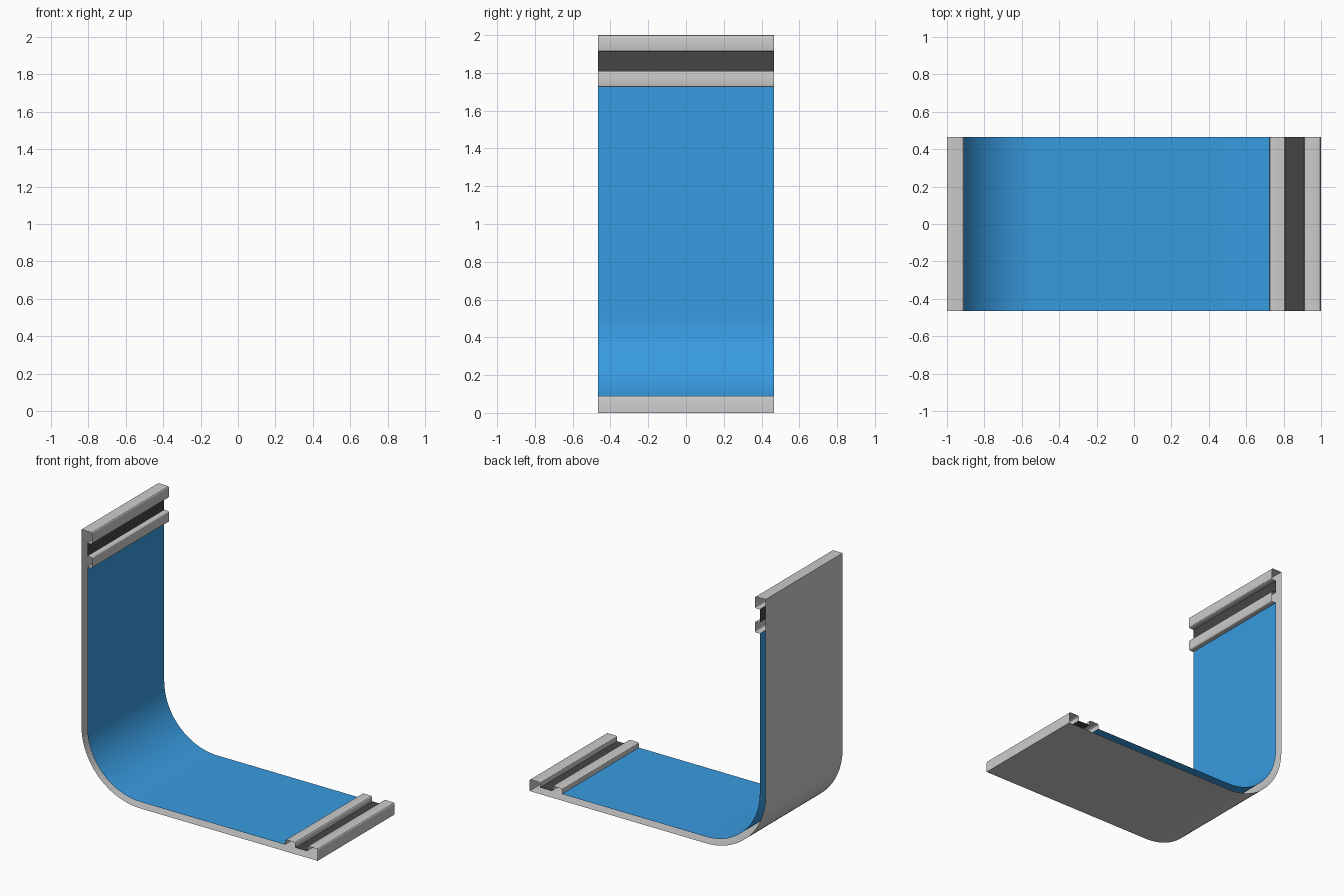
import bpy, bmesh
from math import cos, sin, pi

if "Cube" in bpy.data.objects:
    bpy.data.objects.remove(bpy.data.objects["Cube"])

HALF_W = 0.465          # half width along y
T, RIB = 0.05, 0.09     # plate thickness, rib height
R = 0.5                 # outer bend radius
S1, S2, S3 = 1.725, 1.81, 1.91   # rib and slot positions along each arm
B = 0.012               # small rounding of rib edges


def material(name, rgb):
    m = bpy.data.materials.new(name)
    m.diffuse_color = (*rgb, 1)
    m.use_nodes = True
    m.node_tree.nodes["Principled BSDF"].inputs["Base Color"].default_value = m.diffuse_color
    return m


def arc(r, a0, a1, n=24):
    """Bend arc about the common centre, in profile coordinates."""
    return [(R + r * cos(a0 + (a1 - a0) * i / n), R + r * sin(a0 + (a1 - a0) * i / n))
            for i in range(n + 1)]


def round_corner(c, d0, d1, n=3):
    """Quarter round at corner c, arriving along d0 and leaving along d1."""
    cx, cz = c[0] - B * d0[0] + B * d1[0], c[1] - B * d0[1] + B * d1[1]
    return [(cx - B * d1[0] * cos(a) + B * d0[0] * sin(a),
             cz - B * d1[1] * cos(a) + B * d0[1] * sin(a))
            for a in (i * pi / 2 / n for i in range(n + 1))]


def swap(points):
    """Mirror from the floor arm to the wall arm, keeping outward facing."""
    return [(z, x) for x, z in reversed(points)]


def sheet(name, points, mat=None):
    """Sweep an open profile across the width; the ends stay open."""
    bm = bmesh.new()
    rows = [[bm.verts.new((x - 1, y, z)) for y in (HALF_W, -HALF_W)] for x, z in points]
    for p, q in zip(rows, rows[1:]):
        bm.faces.new((p[0], q[0], q[1], p[1]))
    me = bpy.data.meshes.new(name)
    bm.to_mesh(me)
    bm.free()
    ob = bpy.data.objects.new(name, me)
    bpy.context.collection.objects.link(ob)
    if mat:
        me.materials.append(mat)
    bpy.ops.object.select_all(action='DESELECT')
    ob.select_set(True)
    bpy.context.view_layer.objects.active = ob
    bpy.ops.object.shade_smooth_by_angle(angle=pi / 6)


blue = material("blue", (0.04, 0.33, 0.75))
dark = material("dark_grey", (0.06, 0.06, 0.06))

# Outer skin and blue inner lining
sheet("outer_skin", [(0, 2)] + arc(R, pi, 1.5 * pi) + [(2, 0)])
sheet("inner_lining", [(S1, T)] + arc(R - T, 1.5 * pi, pi) + [(T, S1)], blue)

# Ribs and slot floor, on the floor arm and mirrored onto the wall arm
up, back = (0, 1), (-1, 0)
down = (0, -1)
end_rib = [(2, 0)] + round_corner((2, RIB), up, back) + \
    round_corner((S3, RIB), back, down) + [(S3, T)]
inner_rib = [(S2, T)] + round_corner((S2, RIB), up, back) + \
    round_corner((S1, RIB), back, down) + [(S1, T)]
slot = [(S3, T), (S2, T)]
for arm, place in (("floor", lambda p: p), ("wall", swap)):
    sheet(arm + "_end_rib", place(end_rib))
    sheet(arm + "_inner_rib", place(inner_rib))
    sheet(arm + "_slot", place(slot), dark)
